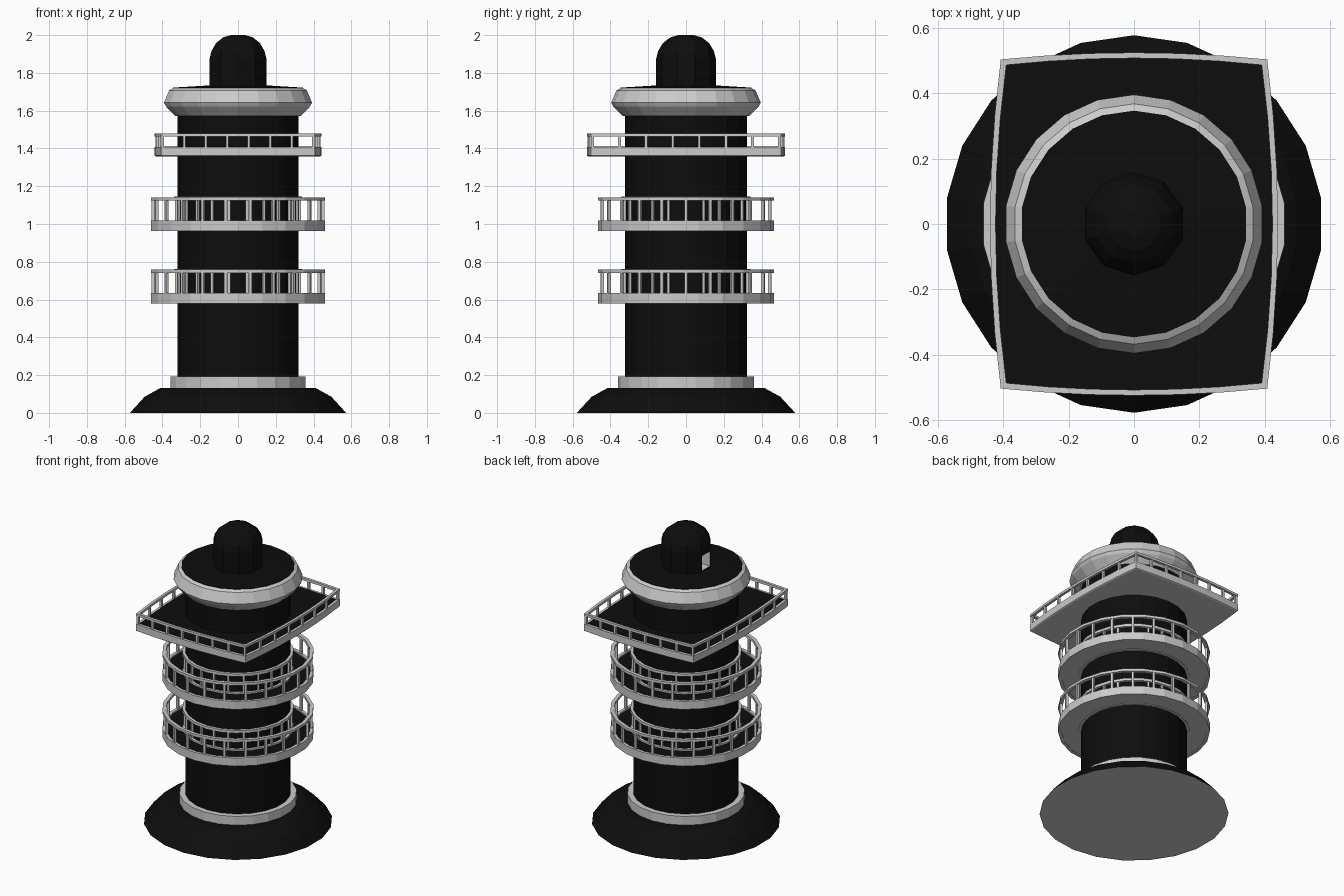
import bpy, bmesh, math
from mathutils import Matrix

if "Cube" in bpy.data.objects:
    bpy.data.objects.remove(bpy.data.objects["Cube"])

N = 22


def material(name, value):
    m = bpy.data.materials.new(name)
    m.diffuse_color = (value, value, value, 1)
    m.use_nodes = True
    m.node_tree.nodes["Principled BSDF"].inputs["Base Color"].default_value = m.diffuse_color
    return m


BLACK = material("black_paint", 0.004)
GREY = material("light_grey", 0.6)


def finish(name, bm, mat, under=None):
    bmesh.ops.recalc_face_normals(bm, faces=bm.faces)
    bm.normal_update()
    me = bpy.data.meshes.new(name)
    me.materials.append(mat)
    if under:
        me.materials.append(under)
        for f in bm.faces:
            if f.normal.z < -0.9:
                f.material_index = 1
    bm.to_mesh(me)
    bm.free()
    ob = bpy.data.objects.new(name, me)
    bpy.context.collection.objects.link(ob)
    return ob


def circle(r, z, n=N):
    # starts at +y so a flat side faces +x and -x
    return [(r * math.sin(2 * math.pi * i / n), r * math.cos(2 * math.pi * i / n), z)
            for i in range(n)]


def bowed(inset, z, seg=6):
    # four-cornered outline with gently bowed sides
    cx, cy, bx, by = 0.408 - inset, 0.504 - inset, 0.033, 0.021
    pts = []
    for side in range(4):
        for i in range(seg):
            t = -1 + 2 * i / seg
            b = 1 - t * t
            pts.append([(t * cx, -cy - by * b, z), (cx + bx * b, t * cy, z),
                        (-t * cx, cy + by * b, z), (-cx - bx * b, -t * cy, z)][side])
    return pts


def loft(name, loops, mat, ring=False, under=None):
    bm = bmesh.new()
    rows = [[bm.verts.new(p) for p in loop] for loop in loops]
    n = len(rows[0])
    pairs = list(zip(rows, rows[1:])) + ([(rows[-1], rows[0])] if ring else [])
    for a, b in pairs:
        for i in range(n):
            j = (i + 1) % n
            bm.faces.new((a[i], a[j], b[j], b[i]))
    if not ring:
        bm.faces.new(rows[0])
        bm.faces.new(rows[-1])
    return finish(name, bm, mat, under)


def lathe(name, profile, mat, ring=False, n=N, under=None):
    return loft(name, [circle(r, z, n) for r, z in profile], mat, ring, under)


def band(name, r0, r1, z0, z1):
    return lathe(name, [(r0, z0), (r1, z0), (r1, z1), (r0, z1)], GREY, True)


def posts(name, spots, z0, z1, w):
    bm = bmesh.new()
    for x, y, a in spots:
        mat = (Matrix.Translation((x, y, (z0 + z1) / 2)) @ Matrix.Rotation(a, 4, 'Z')
               @ Matrix.Diagonal((w, w, z1 - z0, 1)))
        bmesh.ops.create_cube(bm, size=1, matrix=mat)
    finish(name, bm, GREY)


def round_spots(r):
    return [(r * math.cos(2 * math.pi * i / N), r * math.sin(2 * math.pi * i / N),
             2 * math.pi * i / N) for i in range(N)]


# Flared base, shaft and collar
lathe("base", [(0.578, 0), (0.50, 0.085), (0.415, 0.132), (0.3, 0.134)], BLACK, under=GREY)
lathe("tower_shaft", [(0.324, 0.12), (0.324, 1.65)], BLACK)
band("base_collar", 0.31, 0.36, 0.12, 0.192)

# Two round balconies with outer and inner railings
for label, z in (("lower", 0.58), ("upper", 0.963)):
    lathe(label + "_balcony_floor",
          [(0.31, z + 0.003), (0.455, z + 0.003), (0.455, z + 0.045), (0.31, z + 0.045)],
          BLACK, True, under=GREY)
    band(label + "_balcony_rim", 0.445, 0.465, z, z + 0.055)
    band(label + "_balcony_inner_rim", 0.318, 0.342, z, z + 0.055)
    band(label + "_handrail", 0.442, 0.465, z + 0.161, z + 0.178)
    band(label + "_inner_handrail", 0.318, 0.342, z + 0.165, z + 0.183)
    posts(label + "_rail_posts", round_spots(0.449), z + 0.05, z + 0.165, 0.016)
    posts(label + "_inner_posts", round_spots(0.327), z + 0.05, z + 0.17, 0.014)

# Four-cornered viewing deck
loft("deck_slab", [bowed(0.006, 1.358), bowed(0.0, 1.362), bowed(0.0, 1.408)], GREY)
loft("deck_floor", [bowed(0.017, 1.40), bowed(0.017, 1.411)], BLACK)
loft("deck_handrail", [bowed(0.017, 1.462), bowed(0, 1.462), bowed(0, 1.478),
                       bowed(0.017, 1.478)], GREY, True)
posts("deck_rail_posts", [(x, y, 0) for x, y, z in bowed(0.01, 0, 7)], 1.405, 1.465, 0.015)

# Crown ring and its roof
lathe("crown_ring", [(0.31, 1.585), (0.335, 1.572), (0.385, 1.622), (0.396, 1.642),
                     (0.368, 1.708), (0.345, 1.72), (0.31, 1.72)], GREY, True)
lathe("crown_roof", [(0.347, 1.70), (0.347, 1.722), (0.15, 1.734)], BLACK)

# Domed cabin with a small doorway on the -x side
dome = lathe("roof_cabin", [(0.158, 1.72), (0.158, 1.875), (0.148, 1.915), (0.122, 1.958),
                            (0.083, 1.988), (0.04, 2.0)], BLACK, n=10)
dome.data.materials.append(GREY)
bm = bmesh.new()
bmesh.ops.create_cube(bm, size=1, matrix=Matrix.Translation((-0.15, 0, 1.79))
                      @ Matrix.Diagonal((0.12, 0.085, 0.1, 1)))
cutter = finish("doorway_cutter", bm, GREY)
cutter.hide_render = True
cutter.hide_viewport = True
mod = dome.modifiers.new("doorway", 'BOOLEAN')
mod.operation = 'DIFFERENCE'
mod.solver = 'EXACT'
mod.material_mode = 'TRANSFER'
mod.object = cutter
